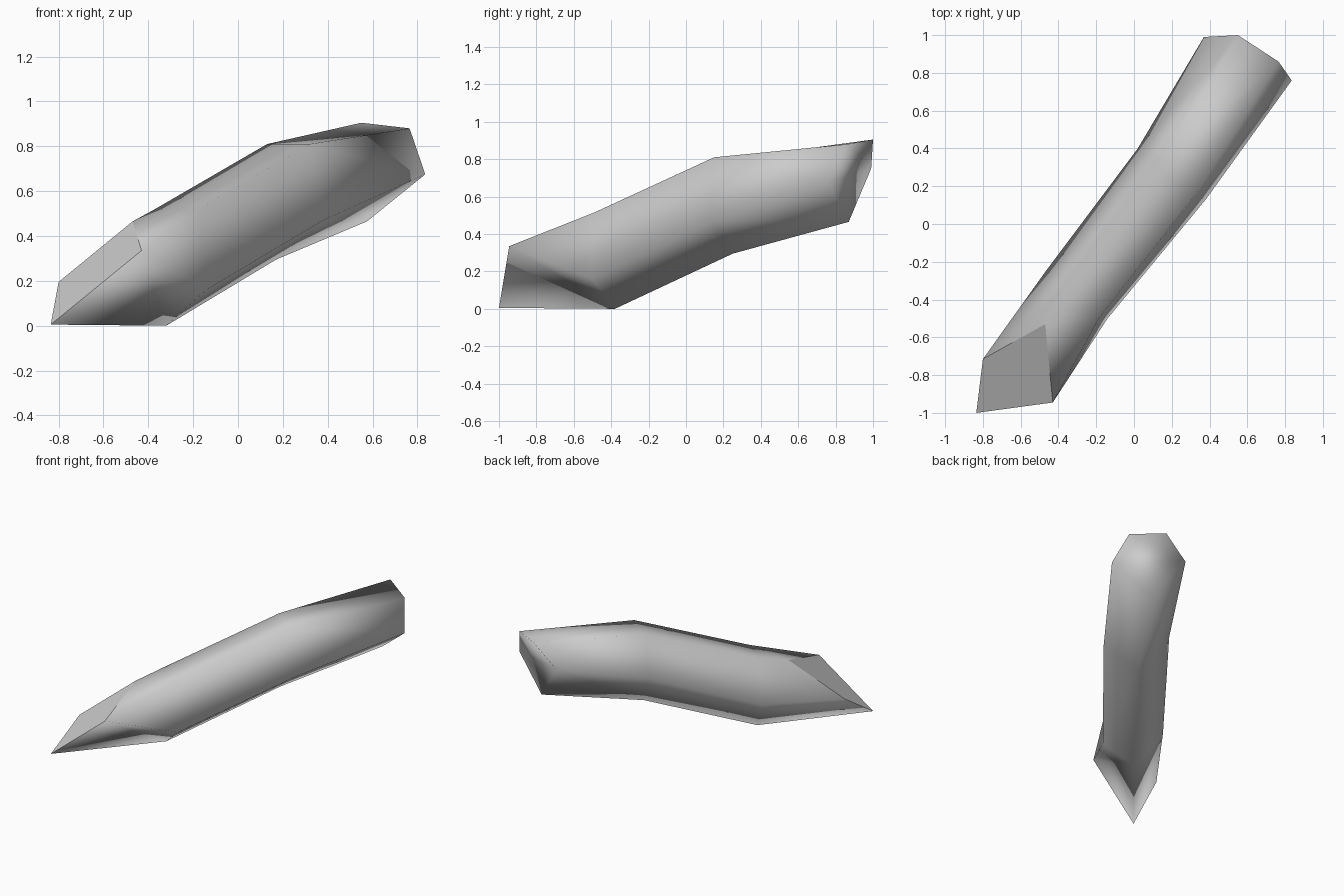
import bpy
import bmesh
from mathutils import Vector

default_cube = bpy.data.objects.get("Cube")
if default_cube:
    bpy.data.objects.remove(default_cube, do_unlink=True)


def make_material(name, colour):
    material = bpy.data.materials.new(name)
    material.use_nodes = True
    material.diffuse_color = colour
    shader = next(n for n in material.node_tree.nodes if n.type == 'BSDF_PRINCIPLED')
    shader.inputs["Base Color"].default_value = colour
    return material


def add_ring(bm, points):
    return [bm.verts.new(Vector(point)) for point in points]


def bridge(bm, first, second):
    """Join two rings of equal length, collapsing corners that share a vertex."""
    faces = []
    count = len(first)
    for i in range(count):
        j = (i + 1) % count
        corners = [first[i], first[j], second[j], second[i]]
        unique = list(dict.fromkeys(corners))
        if len(unique) > 2:
            faces.append(bm.faces.new(unique))
    return faces


bm = bmesh.new()

# Cross-sections run: left side, upper left, upper right, right side, keel
lower_ring = add_ring(bm, [(-.46, -.24, .24), (-.37, -.34, .52), (-.18, -.49, .515),
                           (-.14, -.50, .16), (-.32, -.38, 0)])
middle_ring = add_ring(bm, [(.02, .40, .55), (.13, .30, .81), (.32, .15, .81),
                            (.38, .13, .47), (.17, .25, .295)])
upper_ring = add_ring(bm, [(.37, .99, .75), (.55, 1, .905), (.765, .86, .88),
                           (.835, .76, .675), (.575, .87, .465)])

# Slanted cut that runs down to a pointed tip
cut_left, cut_top, cut_right, tip = add_ring(
    bm, [(-.80, -.715, .195), (-.47, -.53, .465), (-.43, -.945, .335), (-.835, -1, .005)])
cut_ring = [cut_left, cut_top, cut_right, cut_right, tip]

# Bent body
body_faces = []
for start, end in zip([cut_ring, lower_ring, middle_ring],
                      [lower_ring, middle_ring, upper_ring]):
    body_faces += bridge(bm, start, end)

# Bulging far end, fanned from its left corner
for near, far in zip(upper_ring[1:], upper_ring[2:]):
    body_faces.append(bm.faces.new([upper_ring[0], near, far]))
for face in body_faces:
    face.smooth = True

# Flat cut face
bm.faces.new([cut_left, cut_top, cut_right, tip])
bmesh.ops.recalc_face_normals(bm, faces=bm.faces)

mesh = bpy.data.meshes.new("bent_stick")
bm.to_mesh(mesh)
bm.free()
mesh.materials.append(make_material("light_grey", (.6, .6, .6, 1)))
stick = bpy.data.objects.new("bent_stick", mesh)
bpy.context.collection.objects.link(stick)

# Body shading rolls softly over the rim while the cut itself stays flat
corner_normals = [Vector()] * len(mesh.loops)
for polygon in mesh.polygons:
    for corner in polygon.loop_indices:
        vertex = mesh.vertices[mesh.loops[corner].vertex_index]
        corner_normals[corner] = (vertex.normal if polygon.use_smooth else polygon.normal).copy()
mesh.normals_split_custom_set(corner_normals)
